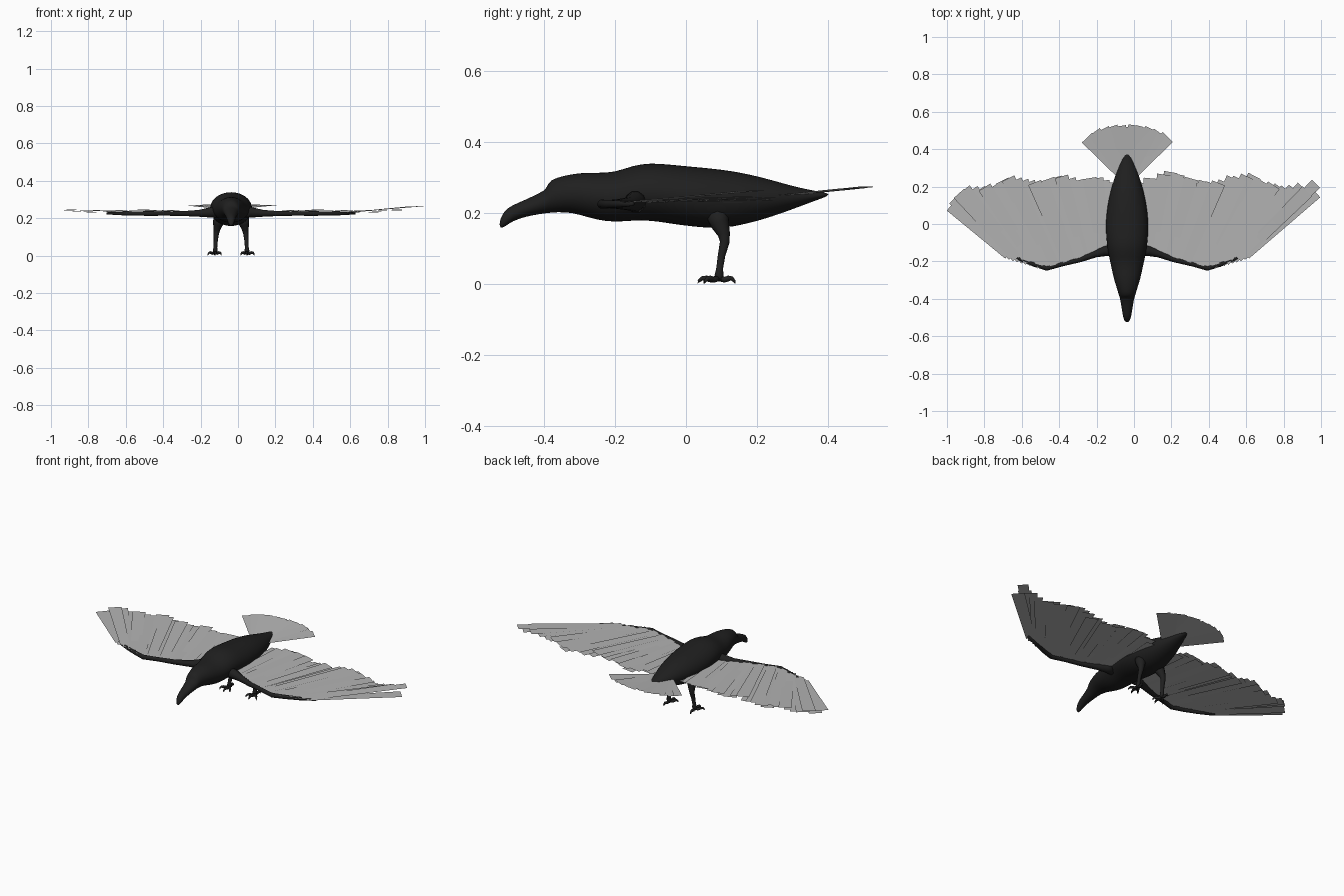
import bpy, bmesh, math, random
from mathutils import Vector

if "Cube" in bpy.data.objects:
    bpy.data.objects.remove(bpy.data.objects["Cube"])

random.seed(4)
CX = -0.037  # the body sits slightly left of the wing centre


def material(name, v):
    m = bpy.data.materials.new(name)
    m.diffuse_color = (v, v, v, 1)
    m.use_nodes = True
    m.node_tree.nodes["Principled BSDF"].inputs["Base Color"].default_value = m.diffuse_color
    return m


BLACK = material("soft_black", 0.014)
GREY = material("feather_grey", 0.45)


def finish(name, bm, mat, smooth=True, subsurf=0):
    me = bpy.data.meshes.new(name)
    bm.to_mesh(me)
    bm.free()
    me.materials.append(mat)
    for p in me.polygons:
        p.use_smooth = smooth
    ob = bpy.data.objects.new(name, me)
    bpy.context.collection.objects.link(ob)
    ob.location.x = CX
    if subsurf:
        mod = ob.modifiers.new("smooth", 'SUBSURF')
        mod.levels = mod.render_levels = subsurf
    return ob


def loft(bm, rings):
    """Bridge rings of points and cap both ends."""
    rows = [[bm.verts.new(p) for p in r] for r in rings]
    n = len(rows[0])
    for a, b in zip(rows, rows[1:]):
        for i in range(n):
            j = (i + 1) % n
            bm.faces.new((a[i], a[j], b[j], b[i]))
    bm.faces.new(rows[0][::-1])
    bm.faces.new(rows[-1])
    bmesh.ops.recalc_face_normals(bm, faces=bm.faces[:])


def tube(bm, pts, sides=10):
    """Round limb through (x, y, z, radius) points."""
    ps = [Vector(p[:3]) for p in pts]
    rings = []
    for i, p in enumerate(ps):
        t = (ps[min(i + 1, len(ps) - 1)] - ps[max(i - 1, 0)]).normalized()
        ref = Vector((0, 0, 1)) if abs(t.z) < 0.8 else Vector((0, 1, 0))
        u = t.cross(ref).normalized()
        v = t.cross(u)
        rings.append([p + pts[i][3] * (u * math.cos(a) + v * math.sin(a))
                      for a in (2 * math.pi * k / sides for k in range(sides))])
    part = bmesh.new()
    loft(part, rings)
    tmp = bpy.data.meshes.new("tmp")
    part.to_mesh(tmp)
    part.free()
    bm.from_mesh(tmp)
    bpy.data.meshes.remove(tmp)


def along(path, t):
    """Point at fraction t of the length of a 2D path."""
    ps = [Vector(p) for p in path]
    lens = [(b - a).length for a, b in zip(ps, ps[1:])]
    d = t * sum(lens)
    for a, b, l in zip(ps, ps[1:], lens):
        if d <= l:
            return a.lerp(b, d / l)
        d -= l
    return ps[-1]


def feather(bm, base, tip, z0, z1, w0, w1):
    """Square-ended flat strip, facing up."""
    d = (tip - base).normalized()
    s = Vector((d.y, -d.x))
    pts = [(base - s * w0, z0), (base + s * w0, z0), (tip + s * w1, z1), (tip - s * w1, z1)]
    f = bm.faces.new([bm.verts.new((p.x, p.y, z)) for p, z in pts])
    f.normal_update()
    if f.normal.z < 0:
        f.normal_flip()


# Body, head and beak: y, bottom z, top z, half width
profile = [
    (-0.525, 0.157, 0.178, 0.008), (-0.512, 0.159, 0.207, 0.017), (-0.49, 0.177, 0.222, 0.023),
    (-0.45, 0.190, 0.238, 0.029), (-0.41, 0.197, 0.258, 0.036), (-0.392, 0.199, 0.268, 0.040),
    (-0.385, 0.200, 0.295, 0.043), (-0.34, 0.203, 0.306, 0.056), (-0.30, 0.195, 0.314, 0.070),
    (-0.25, 0.179, 0.314, 0.081), (-0.20, 0.173, 0.315, 0.092), (-0.15, 0.178, 0.335, 0.103),
    (-0.10, 0.178, 0.342, 0.110), (-0.05, 0.170, 0.338, 0.114), (0.02, 0.160, 0.331, 0.115),
    (0.10, 0.154, 0.324, 0.106), (0.17, 0.168, 0.312, 0.091), (0.24, 0.188, 0.294, 0.071),
    (0.31, 0.214, 0.273, 0.045), (0.37, 0.237, 0.261, 0.022), (0.402, 0.248, 0.256, 0.008)]
bm = bmesh.new()
loft(bm, [[(w * math.cos(a), y, (lo + hi) / 2 + (hi - lo) / 2 * math.sin(a))
           for a in (2 * math.pi * k / 20 for k in range(20))]
          for y, lo, hi, w in profile])
finish("body", bm, BLACK, subsurf=1)

# Wing bones
arm = [(0.07, -0.14, 0.235, 0.034), (0.12, -0.145, 0.230, 0.027), (0.17, -0.16, 0.226, 0.019),
       (0.25, -0.19, 0.225, 0.014), (0.35, -0.215, 0.225, 0.012), (0.43, -0.237, 0.225, 0.013),
       (0.50, -0.215, 0.225, 0.012), (0.58, -0.185, 0.225, 0.010), (0.664, -0.15, 0.226, 0.006)]
for side, s in (("left", -1), ("right", 1)):
    bm = bmesh.new()
    tube(bm, [(s * x, y, z, r) for x, y, z, r in arm])
    finish(side + "_wing_arm", bm, BLACK)

# Flight feathers fan from the arm out to the ragged trailing edge
roots = [(0.07, -0.12), (0.20, -0.165), (0.43, -0.232), (0.58, -0.185), (0.635, -0.165)]
edges = {
    "left": [(0.10, 0.22), (0.163, 0.255), (0.24, 0.24), (0.36, 0.245), (0.50, 0.22), (0.64, 0.25),
             (0.69, 0.19), (0.78, 0.19), (0.88, 0.18), (0.94, 0.10)],
    "right": [(0.09, 0.22), (0.16, 0.25), (0.24, 0.275), (0.34, 0.245), (0.44, 0.205), (0.55, 0.235),
              (0.68, 0.25), (0.76, 0.21), (0.85, 0.19), (0.95, 0.19), (1.008, 0.17)]}
N = 26
for side, s in (("left", -1), ("right", 1)):
    bm = bmesh.new()
    for i in range(N):
        t = i / (N - 1)
        base, tip = along(roots, t), along(edges[side], t)
        if 0 < i < N - 1:
            tip += (tip - base).normalized() * random.uniform(-0.012, 0.012)
        z0 = 0.229 + 0.003 * (i % 3)
        lift = 0.004 * (i % 4)
        if side == "right" and i >= N - 3:      # raised outermost feathers
            lift = (0.012, 0.033, -0.002)[i - N + 3]
        base.x *= s
        tip.x *= s
        feather(bm, base, tip, z0, z0 + lift, 0.026, 0.037)
    if side == "right":                         # stray feather at the tip
        feather(bm, Vector((0.63, -0.16)), Vector((1.01, 0.215)), 0.232, 0.264, 0.02, 0.03)
    finish(side + "_wing_feathers", bm, GREY, smooth=False)

# Tail fan
bm = bmesh.new()
T = 11
for i in range(T):
    k = 2 * i / (T - 1) - 1
    a = math.radians(44) * k
    d = Vector((math.sin(a), math.cos(a)))
    base = Vector((0, 0.24)) + d * 0.03
    tip = Vector((0, 0.24)) + d * (0.28 + 0.032 * abs(k) + random.uniform(-0.004, 0.004))
    z = 0.248 + 0.0012 * (i % 3)
    feather(bm, base, tip, z, z + 0.1 * (tip.y - base.y), 0.03, 0.038)
finish("tail_feathers", bm, GREY, smooth=False)

# Legs, toes and claws
toes = [(0.052, 0.050), (0.084, 0.033), (0.124, 0.052), (0.090, 0.138)]
for side, s in (("left", -1), ("right", 1)):
    bm = bmesh.new()
    tube(bm, [(s * x, y, z, r) for x, y, z, r in (
        (0.060, 0.085, 0.205, 0.035), (0.070, 0.095, 0.170, 0.027), (0.076, 0.107, 0.140, 0.018),
        (0.079, 0.109, 0.118, 0.014), (0.082, 0.100, 0.080, 0.011), (0.084, 0.095, 0.045, 0.010),
        (0.085, 0.093, 0.025, 0.013), (0.085, 0.093, 0.010, 0.010))])
    for tx, ty in toes:
        pts = []
        for f, z, r in ((0, 0.017, 0.009), (0.35, 0.012, 0.008), (0.6, 0.016, 0.008),
                        (0.8, 0.016, 0.006), (0.95, 0.008, 0.004), (1, 0.002, 0.0015)):
            pts.append((s * (0.085 + (tx - 0.085) * f), 0.093 + (ty - 0.093) * f, z, r))
        tube(bm, pts, 8)
    finish(side + "_leg", bm, BLACK)
